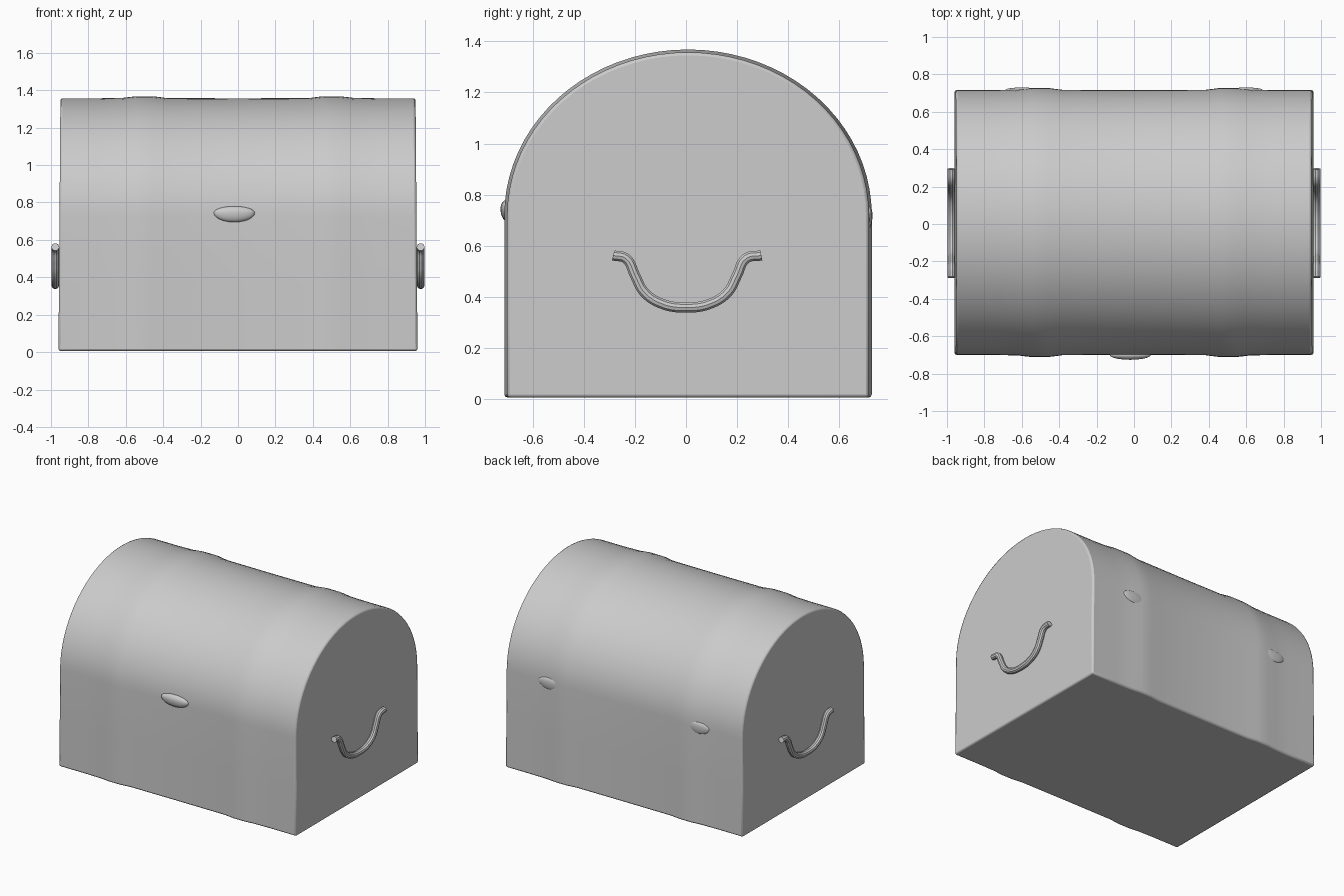
import bpy, bmesh, math
from mathutils import Vector

if "Cube" in bpy.data.objects:
    bpy.data.objects.remove(bpy.data.objects["Cube"])

CY, RY, SPRING, RZ = 0.008, 0.708, 0.72, 0.637


def finish(ob, angle=35):
    bpy.ops.object.select_all(action='DESELECT')
    ob.select_set(True)
    bpy.context.view_layer.objects.active = ob
    bpy.ops.object.shade_smooth_by_angle(angle=math.radians(angle))


def mesh_object(name, bm):
    bmesh.ops.recalc_face_normals(bm, faces=bm.faces[:])
    me = bpy.data.meshes.new(name)
    bm.to_mesh(me)
    bm.free()
    ob = bpy.data.objects.new(name, me)
    bpy.context.collection.objects.link(ob)
    return ob


def section(bm, x, grow):
    """One arched cross-section; the ends lean in slightly towards the top."""
    pts = [(CY - RY - grow, 0.006), (CY - RY - grow, 0.36)]
    for i in range(41):
        a = math.pi - math.pi * i / 40
        pts.append((CY + (RY + grow) * math.cos(a), SPRING + (RZ + grow) * math.sin(a)))
    pts += [(CY + RY + grow, 0.36), (CY + RY + grow, 0.006)]
    return [bm.verts.new((x * (1 - 0.008 * z), y, z)) for y, z in pts]


# Chest: arched body lofted along x, with two faint swollen strap bands
bm = bmesh.new()
half = [(0.96, 0.0), (0.75, 0.0), (0.62, 0.003), (0.55, 0.011), (0.46, 0.011), (0.38, 0.001)]
stations = [(-x, g) for x, g in half] + [(0, 0)] + half[::-1]
rings = [section(bm, x, g) for x, g in stations]
n = len(rings[0])
for a, b in zip(rings, rings[1:]):
    for i in range(n):
        j = (i + 1) % n
        bm.faces.new((a[i], a[j], b[j], b[i]))
bm.faces.new(rings[0])
bm.faces.new(rings[-1])
body = mesh_object("chest_body", bm)
bev = body.modifiers.new("soft_edges", 'BEVEL')
bev.width = 0.012
bev.segments = 2
bev.limit_method = 'ANGLE'
bev.angle_limit = math.radians(50)
finish(body, 60)


# Carry handles: drooping bars with flared ends, one on each end wall
def handle(name, side):
    path = [(-0.285, 0.562), (-0.235, 0.55), (-0.2, 0.485), (-0.165, 0.42), (-0.1, 0.375),
            (0, 0.358), (0.1, 0.375), (0.165, 0.42), (0.2, 0.485), (0.235, 0.55), (0.295, 0.562)]
    cu = bpy.data.curves.new(name, 'CURVE')
    cu.dimensions = '3D'
    cu.bevel_depth = 0.021
    cu.bevel_resolution = 3
    cu.resolution_u = 5
    cu.use_fill_caps = True
    sp = cu.splines.new('BEZIER')
    sp.bezier_points.add(len(path) - 1)
    for p, (y, z) in zip(sp.bezier_points, path):
        p.co = Vector((side * 0.977, y, z))
        p.handle_left_type = p.handle_right_type = 'AUTO'
    ob = bpy.data.objects.new(name, cu)
    bpy.context.collection.objects.link(ob)
    bpy.ops.object.select_all(action='DESELECT')
    ob.select_set(True)
    bpy.context.view_layer.objects.active = ob
    bpy.ops.object.convert(target='MESH')
    finish(bpy.context.object)


handle("right_handle", 1)
handle("left_handle", -1)


# Clasp and hinges: low rounded lumps tapering down into the wall
def lump(name, x, y, z, width, depth, height):
    bm = bmesh.new()
    bmesh.ops.create_uvsphere(bm, u_segments=20, v_segments=12, radius=1)
    for v in bm.verts:
        v.co = Vector((x + v.co.x * width, y + v.co.y * depth,
                       z + v.co.z * height * (1.0 if v.co.z < 0 else 0.7)))
    finish(mesh_object(name, bm), 60)


lump("front_clasp", -0.02, CY - RY, 0.745, 0.11, 0.026, 0.05)
for x in (-0.6, 0.6):
    lump("back_hinge", x, CY + RY, 0.72, 0.09, 0.014, 0.05)
